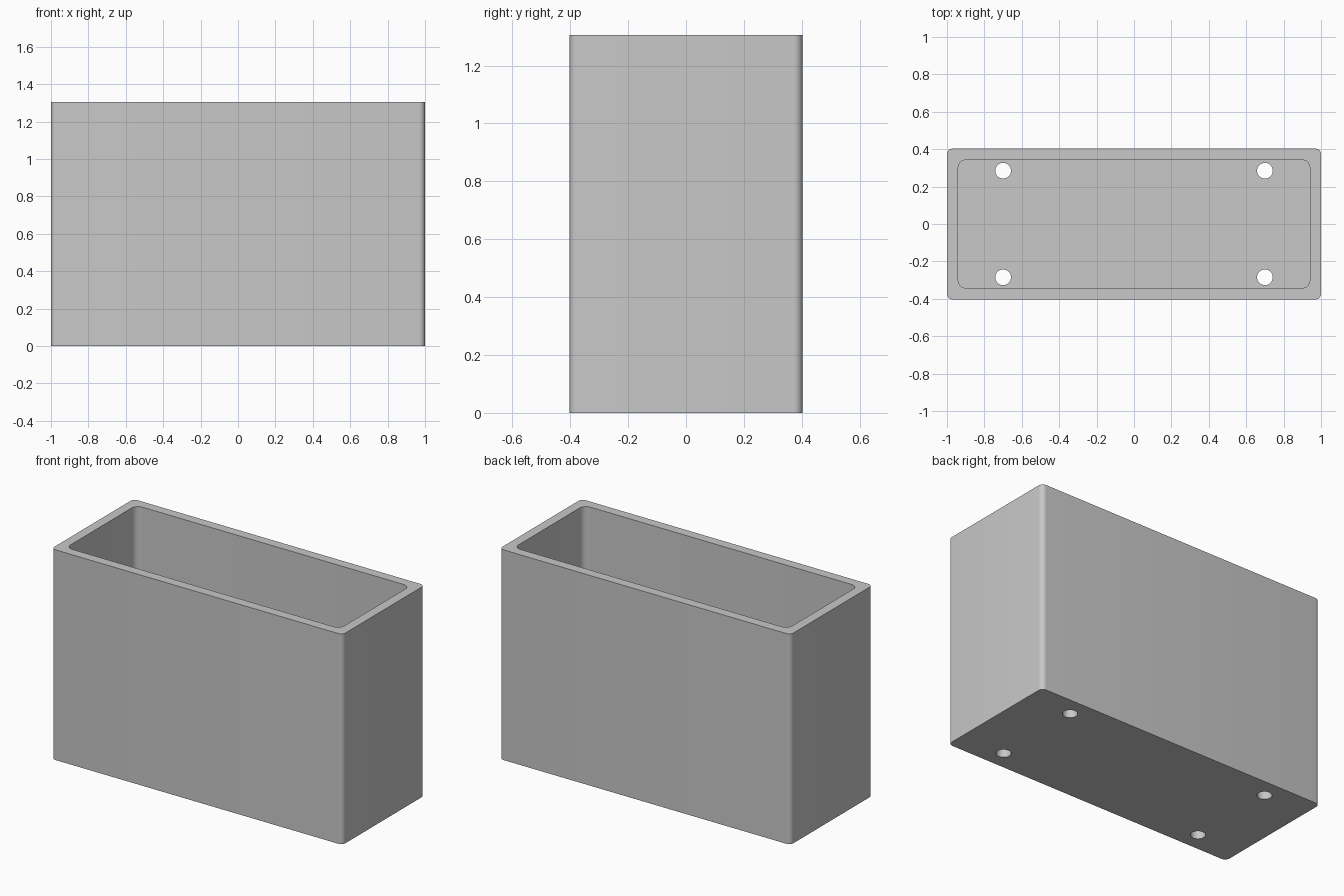
import bpy
import bmesh
import math

if "Cube" in bpy.data.objects:
    bpy.data.objects.remove(bpy.data.objects["Cube"], do_unlink=True)

WIDTH, DEPTH, HEIGHT = 2.0, 0.806, 1.305
WALL, FLOOR = 0.06, 0.06
HOLE_X, HOLE_Y, HOLE_RADIUS = 0.70, 0.285, 0.042

grey = bpy.data.materials.new("plain_grey")
grey.use_nodes = True
colour = (0.58, 0.58, 0.58, 1)
grey.diffuse_color = colour
grey.node_tree.nodes["Principled BSDF"].inputs["Base Color"].default_value = colour


def prism(name, outline, z0, z1):
    """Extrude a flat outline from z0 up to z1."""
    bm = bmesh.new()
    base = bm.faces.new([bm.verts.new((x, y, z0)) for x, y in outline])
    top = bmesh.ops.extrude_face_region(bm, geom=[base])["geom"]
    bmesh.ops.translate(bm, vec=(0, 0, z1 - z0),
                        verts=[v for v in top if isinstance(v, bmesh.types.BMVert)])
    bmesh.ops.recalc_face_normals(bm, faces=bm.faces)
    mesh = bpy.data.meshes.new(name)
    bm.to_mesh(mesh)
    bm.free()
    mesh.materials.append(grey)
    obj = bpy.data.objects.new(name, mesh)
    bpy.context.collection.objects.link(obj)
    return obj


def rounded_rect(w, d, r, steps=8):
    """Corner arcs, counter-clockwise from the +x +y corner."""
    points = []
    for i, (sx, sy) in enumerate([(1, 1), (-1, 1), (-1, -1), (1, -1)]):
        for k in range(steps + 1):
            a = math.pi / 2 * (i + k / steps)
            points.append((sx * (w / 2 - r) + r * math.cos(a),
                           sy * (d / 2 - r) + r * math.sin(a)))
    return points


def circle(cx, cy, r, sides=32):
    angles = [2 * math.pi * k / sides for k in range(sides)]
    return [(cx + r * math.cos(a), cy + r * math.sin(a)) for a in angles]


# Outer body
box = prism("open_box", rounded_rect(WIDTH, DEPTH, 0.03), 0, HEIGHT)

# Cavity and four floor holes
cutters = [prism("cavity_cutter",
                 rounded_rect(WIDTH - 2 * WALL, DEPTH - 2 * WALL, 0.043),
                 FLOOR, HEIGHT + 0.1)]
for sx in (-1, 1):
    for sy in (-1, 1):
        cutters.append(prism("hole_cutter",
                             circle(sx * HOLE_X, sy * HOLE_Y, HOLE_RADIUS),
                             -0.1, FLOOR + 0.1))

bpy.ops.object.select_all(action="DESELECT")
bpy.context.view_layer.objects.active = box
box.select_set(True)
for cutter in cutters:
    cutter.hide_render = True
    cut = box.modifiers.new("cut", "BOOLEAN")
    cut.operation = "DIFFERENCE"
    cut.solver = "EXACT"
    cut.object = cutter
    bpy.ops.object.modifier_apply(modifier=cut.name)
    bpy.data.objects.remove(cutter, do_unlink=True)

# Smooth rounded corners, crisp rims
bpy.ops.object.shade_smooth_by_angle(angle=math.radians(30))
